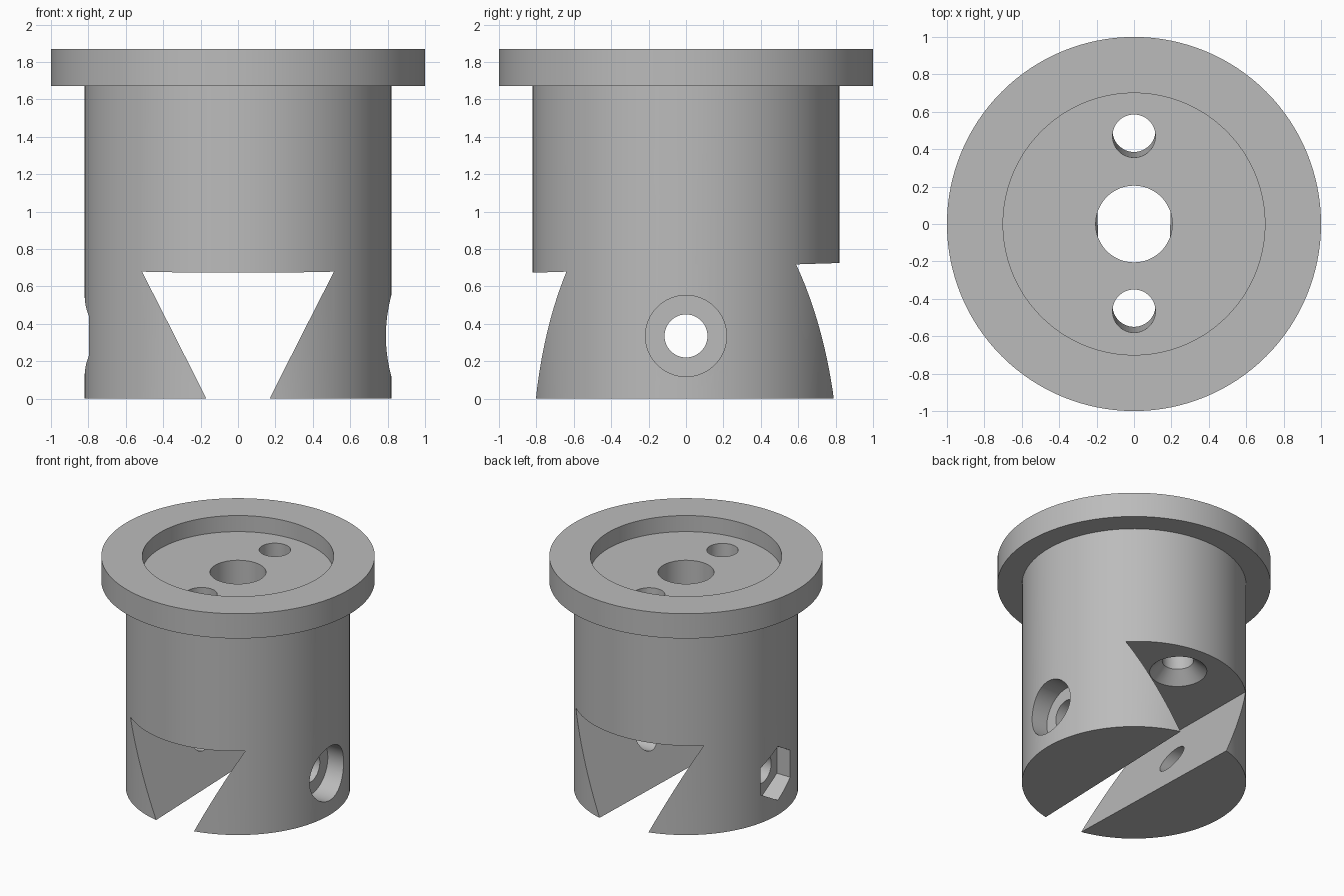
import bpy, bmesh, math
from mathutils import Matrix

if "Cube" in bpy.data.objects:
    bpy.data.objects.remove(bpy.data.objects["Cube"], do_unlink=True)

grey = bpy.data.materials.new("plain grey")
grey.use_nodes = True
grey.diffuse_color = (0.5, 0.5, 0.5, 1)
grey.node_tree.nodes["Principled BSDF"].inputs["Base Color"].default_value = (0.5, 0.5, 0.5, 1)


def make_object(name, bm):
    bmesh.ops.recalc_face_normals(bm, faces=bm.faces)
    mesh = bpy.data.meshes.new(name)
    bm.to_mesh(mesh)
    bm.free()
    mesh.materials.append(grey)
    obj = bpy.data.objects.new(name, mesh)
    bpy.context.collection.objects.link(obj)
    return obj


def lathe(name, profile, sides=96, matrix=Matrix()):
    """Solid of revolution about z; first and last points lie on the axis."""
    bm = bmesh.new()
    rings = []
    for r, z in profile[1:-1]:
        rings.append([bm.verts.new((r * math.cos(2 * math.pi * i / sides),
                                    r * math.sin(2 * math.pi * i / sides), z))
                      for i in range(sides)])
    for low, high in zip(rings, rings[1:]):
        for i in range(sides):
            j = (i + 1) % sides
            bm.faces.new((low[i], low[j], high[j], high[i]))
    bm.faces.new(rings[0][::-1])
    bm.faces.new(rings[-1])
    bm.transform(matrix)
    return make_object(name, bm)


def rod(name, radius, start, end, sides=64, matrix=Matrix()):
    return lathe(name, [(0, start), (radius, start), (radius, end), (0, end)], sides, matrix)


# Flanged body with a shallow round recess in the top
body = lathe("flanged_body", [(0, 0), (0.82, 0), (0.82, 1.67), (1, 1.67), (1, 1.87),
                              (0.7, 1.87), (0.7, 1.74), (0, 1.74)], 128)

# Tapered dovetail slot, widening and rising towards the back
tilt = 0.0317


def roof(y):
    return 0.699 + tilt * y


def slot_section(bm, y):
    base, top, below = 0.194 + 0.031 * y, roof(y), -0.1
    points = [(-1, below), (1, below), (1, top), (-1, top)]
    return [bm.verts.new((s * (base + z * 0.5), y, z)) for s, z in points]


bm = bmesh.new()
front, back = slot_section(bm, -1.1), slot_section(bm, 1.1)
bm.faces.new(front)
bm.faces.new(back[::-1])
for i in range(4):
    j = (i + 1) % 4
    bm.faces.new((front[i], front[j], back[j], back[i]))
cutters = [make_object("slot_cutter", bm)]

# Central bore
cutters.append(rod("bore_cutter", 0.205, 0.6, 2))

# Countersunk screw holes square to the slot roof
for label, y in (("front", -0.432), ("back", 0.503)):
    place = Matrix.Translation((0, y, roof(y))) @ Matrix.Rotation(tilt, 4, "X")
    cutters.append(lathe(label + "_screw_cutter",
                         [(0, -0.01), (0.22, -0.01), (0.115, 0.09), (0.115, 1.25), (0, 1.25)],
                         64, place))

# Cross bolt hole with a round pocket on one side and a hexagonal one on the other
across = Matrix.Translation((0, 0, 0.335)) @ Matrix.Rotation(math.pi / 2, 4, "Y")
cutters.append(rod("bolt_cutter", 0.115, -1, 1, 64, across))
cutters.append(rod("head_pocket_cutter", 0.217, 0.65, 1, 64, across))
cutters.append(rod("nut_pocket_cutter", 0.217, -1, -0.68, 6, across))

# Cut everything out of the body, then drop the cutters
for cutter in cutters:
    cutter.hide_render = True
    mod = body.modifiers.new(cutter.name, "BOOLEAN")
    mod.operation = "DIFFERENCE"
    mod.solver = "EXACT"
    mod.object = cutter

bpy.context.view_layer.update()
evaluated = body.evaluated_get(bpy.context.evaluated_depsgraph_get())
finished = bpy.data.meshes.new_from_object(evaluated)
body.modifiers.clear()
body.data = finished
for cutter in cutters:
    bpy.data.objects.remove(cutter, do_unlink=True)

bpy.ops.object.select_all(action="DESELECT")
body.select_set(True)
bpy.context.view_layer.objects.active = body
bpy.ops.object.shade_smooth_by_angle(angle=math.radians(30))
